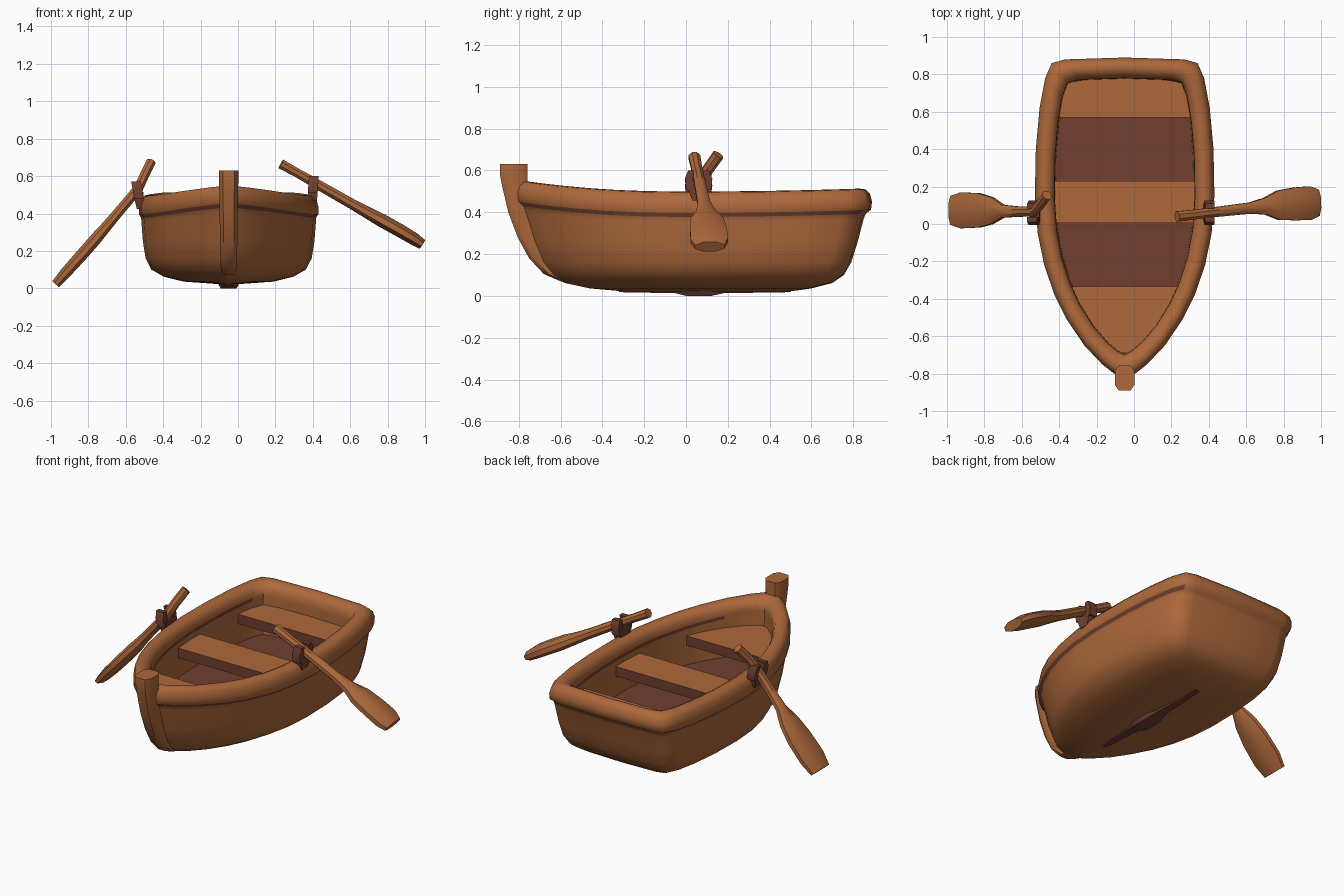
import bpy, bmesh, math
from mathutils import Vector

if "Cube" in bpy.data.objects:
    bpy.data.objects.remove(bpy.data.objects["Cube"])

CX = -0.05  # boat centre line


def material(name, rgb):
    m = bpy.data.materials.new(name)
    m.diffuse_color = (*rgb, 1)
    m.use_nodes = True
    m.node_tree.nodes["Principled BSDF"].inputs["Base Color"].default_value = m.diffuse_color
    return m


WOOD = material("orange wood", (0.42, 0.14, 0.044))
DARK = material("dark wood", (0.16, 0.05, 0.029))


def loft(name, rings, mats, rule=None, angle=40):
    """Skin a list of equal rings, cap both ends; rule(face) gives the material."""
    bm = bmesh.new()
    vs = [[bm.verts.new(p) for p in r] for r in rings]
    n = len(rings[0])
    for k, (a, b) in enumerate(zip(vs, vs[1:])):
        for i in range(n):
            f = bm.faces.new((a[i], a[(i + 1) % n], b[(i + 1) % n], b[i]))
            f.material_index = 0
    bm.faces.new(vs[0])
    bm.faces.new(vs[-1])
    bmesh.ops.recalc_face_normals(bm, faces=bm.faces)
    bm.faces.ensure_lookup_table()
    if rule:
        for i, f in enumerate(bm.faces):
            f.material_index = rule(f, i // n)
    me = bpy.data.meshes.new(name)
    bm.to_mesh(me)
    bm.free()
    ob = bpy.data.objects.new(name, me)
    bpy.context.collection.objects.link(ob)
    for m in mats:
        me.materials.append(m)
    bpy.ops.object.select_all(action='DESELECT')
    ob.select_set(True)
    bpy.context.view_layer.objects.active = ob
    bpy.ops.object.shade_smooth_by_angle(angle=math.radians(angle))
    return ob


# Plan outline of one side, bow to stern
HALF = [(0, -.83), (.05, -.805), (.12, -.75), (.215, -.65), (.31, -.51),
        (.375, -.38), (.43, -.22), (.465, -.05), (.48, .15), (.475, .4),
        (.455, .62), (.425, .78), (.39, .86), (.32, .88), (0, .89)]
OUTLINE = HALF + [(-x, y) for x, y in HALF[-2:0:-1]]


def remap(y, y0, y1):
    return y0 + (y + .83) / 1.72 * (y1 - y0)


def sheer(y):
    return .055 * max(0, -y / .8) ** 2.2 + .015 * max(0, y / .85) ** 2


def level(sx, y0, y1, z, s):
    ring = []
    for x, y in OUTLINE:
        yy = remap(y, y0, y1)
        ring.append((CX + x * sx, yy, z + s * sheer(yy)))
    return ring


# Hull: keel, bilge, side, stripe, rounded rail, inner wall, floor
LEVELS = [(.10, -.30, .50, .022, 0), (.50, -.46, .60, .036, 0),
          (.72, -.58, .70, .062, 0), (.86, -.65, .755, .10, 0),
          (.925, -.70, .79, .16, 0), (.955, -.745, .82, .25, .3),
          (.972, -.79, .85, .355, 1), (.975, -.80, .86, .378, 1),
          (1.0, -.825, .885, .396, 1), (1.0, -.83, .89, .435, 1),
          (.98, -.82, .88, .472, 1), (.94, -.80, .86, .494, 1),
          (.87, -.76, .83, .499, 1), (.81, -.72, .80, .484, 1),
          (.785, -.70, .785, .455, 1), (.78, -.70, .78, .43, 1),
          (.78, -.70, .78, .41, 1), (.77, -.69, .77, .20, 0)]


def hull_rule(f, band):
    c = f.calc_center_median()
    if band == 7 and c.y < .84:
        return 1
    if band == 15 and -.5 < c.y < .7:
        return 1
    return int(abs(c.z - .20) < .01 and f.normal.z > .9)


loft("hull", [level(*l) for l in LEVELS], [WOOD, DARK], hull_rule, 50)


def inner_half(y):
    """Half width of the cockpit at y."""
    pts = [(x * .785, remap(yy, -.70, .785)) for x, yy in HALF]
    for (xa, ya), (xb, yb) in zip(pts, pts[1:]):
        if ya <= y <= yb:
            return xa + (xb - xa) * (y - ya) / (yb - ya)
    return .01


# Seats: planks that follow the cockpit walls, with dark edges
def seat(name, y0, y1, top, thick=.06):
    rings = []
    for i in range(9):
        y = y0 + (y1 - y0) * i / 8
        w = inner_half(y) + .012
        rings.append([(CX - w, y, top - thick), (CX + w, y, top - thick),
                      (CX + w, y, top), (CX - w, y, top)])
    loft(name, rings, [WOOD, DARK], lambda f, b: int(abs(f.normal.y) > .8), 30)


seat("bow_seat", -.69, -.335, .38)
seat("middle_seat", .005, .23, .38)
seat("stern_seat", .57, .78, .38)

# Stem post: chamfered section swept up the bow; (front y, back y, z, half width)
STEM = [(-.60, -.50, .07, .035), (-.68, -.58, .105, .042), (-.75, -.65, .18, .045),
        (-.805, -.70, .28, .047), (-.85, -.74, .40, .048), (-.878, -.76, .52, .05),
        (-.89, -.757, .58, .052), (-.89, -.757, .63, .052)]
loft("stem_post",
     [[(CX + sx * w * a, yf + (yb - yf) * t, z + dz * .02 * (z < .15))
       for sx, a, t, dz in ((-1, .6, 0, 0), (1, .6, 0, 0), (1, 1, .22, 0), (1, 1, .8, 1),
                            (1, .6, 1, 1), (-1, .6, 1, 1), (-1, 1, .8, 1), (-1, 1, .22, 0))]
      for yf, yb, z, w in STEM], [WOOD], angle=45)

# Keel strip under the bottom
loft("keel", [[(CX - w, y, .03), (CX + w, y, .03), (CX + w * .7, y, z), (CX - w * .7, y, z)]
              for y, w, z in ((-.32, .02, .018), (-.05, .04, .013), (0, .06, 0), (.12, .06, 0),
                              (.18, .04, .013), (.5, .02, .018))], [DARK])


# Oars: octagonal section along a path of (centre, half width, half thickness)
def oar(name, stations):
    pts = [Vector(s[0]) for s in stations]
    rings = []
    for i, (c, w, h) in enumerate(stations):
        t = (pts[min(i + 1, len(pts) - 1)] - pts[max(i - 1, 0)]).normalized()
        side = (Vector((0, 1, 0)) - t * t.y).normalized()
        up = t.cross(side)
        ring = []
        for k in range(8):
            a = math.tau * (k + .5) / 8
            ring.append(pts[i] + side * w * math.cos(a) * 1.08 + up * h * math.sin(a) * 1.08)
        rings.append(ring)
    loft(name, rings, [WOOD], angle=40)


oar("right_oar", [((.23, .04, .665), .028, .026), ((.32, .05, .615), .026, .024),
                  ((.40, .06, .57), .026, .026), ((.62, .085, .445), .03, .028),
                  ((.70, .095, .40), .045, .032), ((.77, .10, .362), .078, .036),
                  ((.86, .107, .312), .088, .036), ((.94, .112, .265), .090, .034),
                  ((.985, .114, .235), .070, .028)])
oar("left_oar", [((-.465, .155, .675), .027, .025), ((-.50, .105, .605), .026, .025),
                 ((-.535, .068, .53), .027, .026), ((-.62, .066, .43), .028, .026),
                 ((-.70, .068, .335), .034, .028), ((-.76, .071, .265), .072, .032),
                 ((-.83, .073, .185), .092, .032), ((-.92, .073, .085), .096, .030),
                 ((-.975, .073, .022), .078, .024)])


# Oar locks: a foot and two prongs that hold the shaft
def box_path(name, path, hx):
    loft(name, [[(x - hx, y - h, z), (x + hx, y - h, z), (x + hx, y + h, z), (x - hx, y + h, z)]
                for x, y, z, h in path], [DARK], angle=30)


for label, x, lean, z in (("right", .395, .005, .545), ("left", -.515, -.015, .515)):
    box_path(label + "_lock_foot", [(x, .06, z - .09, .03), (x + lean, .06, z - .03, .05),
                                    (x + lean, .06, z, .05)], .026)
    for s, tag in ((-1, "front"), (1, "rear")):
        box_path(f"{label}_lock_{tag}_prong",
                 [(x + lean, .06 + s * .04, z - .035, .02),
                  (x + lean * 1.5, .06 + s * .046, z + .015, .02),
                  (x + lean * 2, .06 + s * .036, z + .055, .014)], .026)
